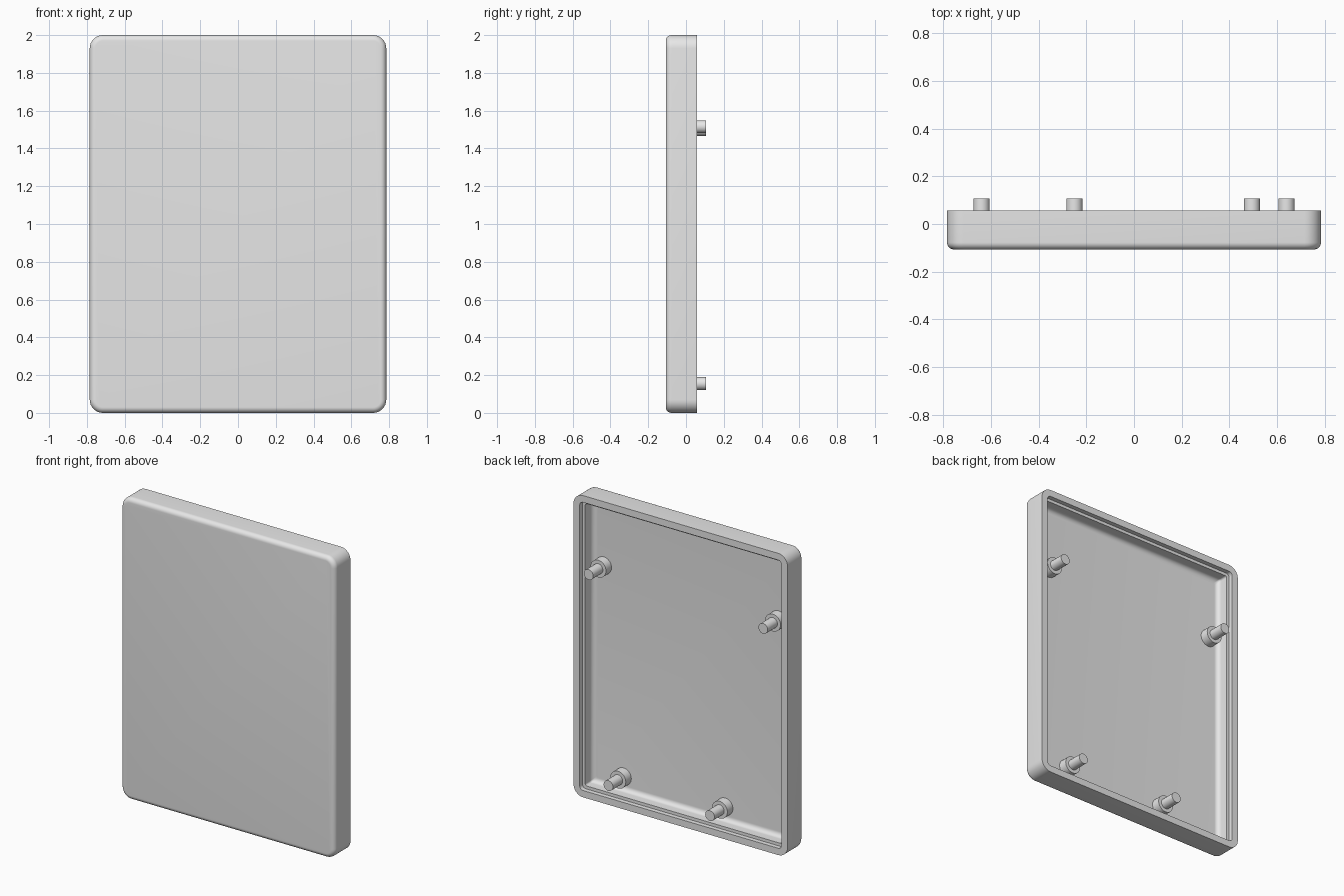
import bpy, bmesh
from math import sin, cos, pi, radians
from mathutils import Vector, Matrix

default = bpy.data.objects.get("Cube")
if default:
    bpy.data.objects.remove(default, do_unlink=True)

# Single plain material
grey = bpy.data.materials.new("light_grey")
grey.use_nodes = True
colour = (0.8, 0.8, 0.8, 1)
grey.diffuse_color = colour
grey.node_tree.nodes["Principled BSDF"].inputs["Base Color"].default_value = colour

HALF_W, HEIGHT, CORNER = 0.785, 2.0, 0.07
FRONT, RIM, FLOOR, TIP = -0.107, 0.057, -0.053, 0.107
FILLET = 0.03
STEPS = 8


def finish(bm, name):
    bmesh.ops.recalc_face_normals(bm, faces=bm.faces)
    mesh = bpy.data.meshes.new(name)
    bm.to_mesh(mesh)
    bm.free()
    obj = bpy.data.objects.new(name, mesh)
    bpy.context.collection.objects.link(obj)
    mesh.materials.append(grey)
    bpy.ops.object.select_all(action="DESELECT")
    obj.select_set(True)
    bpy.context.view_layer.objects.active = obj
    bpy.ops.object.shade_smooth_by_angle(angle=radians(35))
    return obj


def rounded_ring(bm, inset, y):
    """Ring of vertices around a rounded rectangle at depth y."""
    r = max(CORNER - inset, 0.012)
    cx, cz = HALF_W - inset - r, HEIGHT / 2 - inset - r
    ring = []
    for quarter, (sx, sz) in enumerate([(1, 1), (-1, 1), (-1, -1), (1, -1)]):
        for i in range(STEPS + 1):
            a = (quarter + i / STEPS) * pi / 2
            ring.append(bm.verts.new((sx * cx + r * cos(a), y,
                                      HEIGHT / 2 + sz * cz + r * sin(a))))
    return ring


# Cover: wall section from the front face, around the rim, to the inner floor
arc = [i / STEPS * pi / 2 for i in range(STEPS + 1)]
lip, wall = 0.045, 0.065
section = [(FILLET * (1 - sin(a)), FRONT + FILLET * (1 - cos(a))) for a in arc]
section += [(0, RIM), (lip, RIM), (lip, RIM - 0.03), (wall, RIM - 0.03)]
section += [(wall + FILLET * (1 - cos(a)), FLOOR + FILLET * (1 - sin(a))) for a in arc]

bm = bmesh.new()
rings = [rounded_ring(bm, inset, y) for inset, y in section]
for a, b in zip(rings, rings[1:]):
    for i in range(len(a)):
        j = (i + 1) % len(a)
        bm.faces.new((a[i], a[j], b[j], b[i]))
bm.faces.new(rings[0])
bm.faces.new(rings[-1])
finish(bm, "cover_shell")


# Mounting posts: a wide boss on the floor with a thin pin on its end
def cylinder(name, x, z, radius, y0, y1):
    bm = bmesh.new()
    place = Matrix.Translation(Vector((x, (y0 + y1) / 2, z))) @ Matrix.Rotation(pi / 2, 4, "X")
    bmesh.ops.create_cone(bm, cap_ends=True, segments=32, radius1=radius,
                          radius2=radius, depth=y1 - y0, matrix=place)
    finish(bm, name)


posts = {"upper_left": (0.64, 1.515), "upper_right": (-0.64, 1.50),
         "lower_left": (0.495, 0.155), "lower_right": (-0.25, 0.155)}
for label, (x, z) in posts.items():
    cylinder(label + "_boss", x, z, 0.057, FLOOR - 0.01, 0.005)
    cylinder(label + "_pin", x, z, 0.034, 0.0, TIP)
